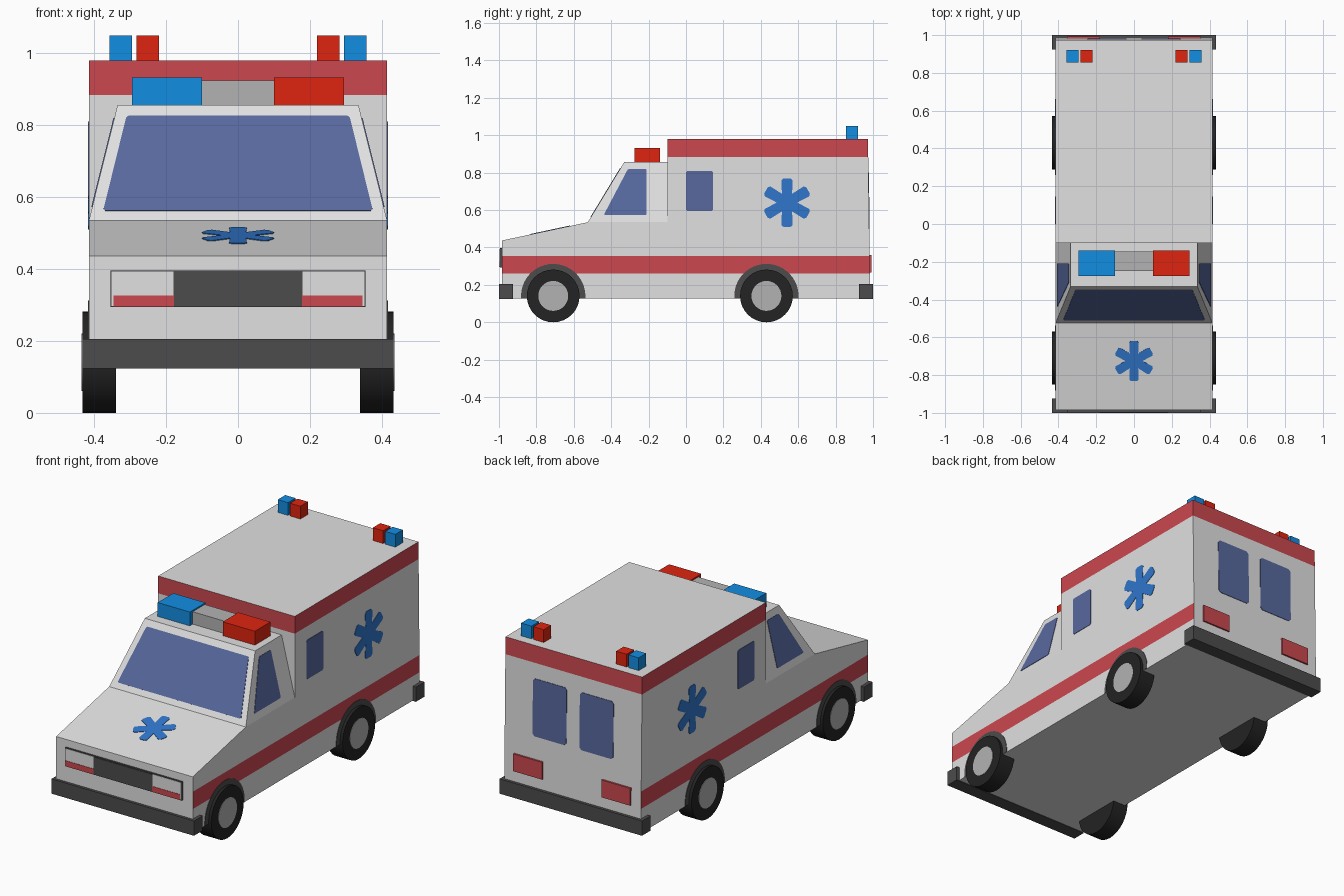
import bpy, bmesh, math
from mathutils import Vector

if "Cube" in bpy.data.objects:
    bpy.data.objects.remove(bpy.data.objects["Cube"])


def material(name, r, g, b):
    m = bpy.data.materials.new(name)
    m.diffuse_color = (r, g, b, 1)
    m.use_nodes = True
    m.node_tree.nodes["Principled BSDF"].inputs["Base Color"].default_value = m.diffuse_color
    return m


WHITE = material("body white", .75, .75, .75)
RED = material("stripe red", .60, .065, .08)
LAMP_RED = material("lamp red", .74, .018, .005)
LAMP_BLUE = material("lamp blue", .006, .27, .76)
GLASS = material("window blue", .095, .14, .34)
MARK = material("marking blue", .03, .18, .60)
DARK = material("bumper grey", .072, .072, .072)
TYRE = material("tyre black", .017, .017, .017)
METAL = material("metal grey", .45, .45, .45)


def finish(bm, name, *mats):
    bmesh.ops.recalc_face_normals(bm, faces=bm.faces)
    me = bpy.data.meshes.new(name)
    bm.to_mesh(me)
    bm.free()
    for m in mats:
        me.materials.append(m)
    ob = bpy.data.objects.new(name, me)
    bpy.context.collection.objects.link(ob)
    return ob


def prism(bm, points, offset):
    """Solid between a flat outline and its copy moved by offset."""
    a = [bm.verts.new(p) for p in points]
    b = [bm.verts.new(Vector(p) + Vector(offset)) for p in points]
    bm.faces.new(a)
    bm.faces.new(b[::-1])
    for i in range(len(a)):
        j = (i + 1) % len(a)
        bm.faces.new((a[i], b[i], b[j], a[j]))


def box(name, x, y, z, mat):
    bm = bmesh.new()
    prism(bm, [(x[0], y[0], z[0]), (x[1], y[0], z[0]), (x[1], y[1], z[0]), (x[0], y[1], z[0])],
          (0, 0, z[1] - z[0]))
    return finish(bm, name, mat)


def plate(name, points, normal, mat, t=.004):
    """Thin painted plate straddling a surface."""
    n = Vector(normal).normalized() * t
    bm = bmesh.new()
    prism(bm, [Vector(p) - n * .4 for p in points], n)
    return finish(bm, name, mat)


def chamfer(points, c=.012):
    """Clip the corners of an outline."""
    pts = [Vector(p) for p in points]
    out = []
    for i, p in enumerate(pts):
        for q in (pts[i - 1], pts[(i + 1) % len(pts)]):
            out.append(p + (q - p).normalized() * c)
    return out


def six_arm(radius):
    """Outline of a plain six-armed shape, first arm pointing up."""
    w, out = radius * .21, []
    for k in range(6):
        a = math.radians(90 + 60 * k)
        for d, s in ((w * 1.732, -w), (radius * .92, -w * 1.1), (radius, -w * .7),
                     (radius, w * .7), (radius * .92, w * 1.1)):
            out.append((d * math.cos(a) - s * math.sin(a), d * math.sin(a) + s * math.cos(a)))
    return out


# Main body: side profile extruded across, stripes cut into it
W = .415
bm = bmesh.new()
profile = [(-.985, .127), (-.985, .437), (-.525, .535), (-.10, .535),
           (-.10, .98), (.973, .98), (.985, .127)]
prism(bm, [(-W, y, z) for y, z in profile], (2 * W, 0, 0))
for z in (.26, .355, .885):
    bmesh.ops.bisect_plane(bm, geom=bm.verts[:] + bm.edges[:] + bm.faces[:],
                           plane_co=(0, 0, z), plane_no=(0, 0, 1))
bmesh.ops.recalc_face_normals(bm, faces=bm.faces)
for f in bm.faces:
    f.normal_update()
    z = f.calc_center_median().z
    side = abs(f.normal.x) > .9
    if (z > .885 and f.normal.z < .5) or (side and .26 < z < .355):
        f.material_index = 1
finish(bm, "body", WHITE, RED)

# Tapered cab
bm = bmesh.new()
low = [bm.verts.new(p) for p in ((-W, -.525, .535), (W, -.525, .535), (W, -.099, .535), (-W, -.099, .535))]
top = [bm.verts.new(p) for p in ((-.335, -.33, .857), (.335, -.33, .857), (.335, -.099, .857), (-.335, -.099, .857))]
bm.faces.new(low)
bm.faces.new(top)
for i in range(4):
    j = (i + 1) % 4
    bm.faces.new((low[i], low[j], top[j], top[i]))
finish(bm, "cab", WHITE)

# Windscreen
slope_y = lambda z: -.525 + (z - .535) * .195 / .322
plate("windscreen", chamfer([(x, slope_y(z), z) for x, z in
      ((-.375, .562), (.375, .562), (.31, .826), (-.31, .826))], .006), (0, -.322, .195), GLASS)

for s, label in ((1, "right"), (-1, "left")):
    # Side windows
    slope_x = lambda z: s * (W - (z - .535) * .08 / .322)
    plate(label + "_cab_window", chamfer([(slope_x(z), y, z) for y, z in
          ((-.44, .573), (-.21, .573), (-.21, .82), (-.31, .82))], .006), (s * .322, 0, .08), GLASS)
    plate(label + "_box_window", chamfer([(s * W, y, z) for y, z in
          ((0, .595), (.145, .595), (.145, .81), (0, .81))], .008), (s, 0, 0), GLASS)
    # Side marking
    plate(label + "_side_marking", [(s * W, .54 + u, .64 + v) for u, v in six_arm(.13)], (s, 0, 0), MARK)
    # Rear door windows and tail lamps
    rear = lambda z: .985 - (z - .127) * .012 / .853
    plate(label + "_rear_window", chamfer([(s * x, rear(z), z) for x, z in
          ((.04, .485), (.245, .485), (.245, .80), (.04, .80))]), (0, 1, .014), GLASS)
    box(label + "_tail_lamp", sorted((s * .18, s * .355)), (.97, .992), (.265, .36), RED)
    # Headlamps with red lower strip
    box(label + "_headlamp", sorted((s * .18, s * .352)), (-.99, -.997), (.298, .393), WHITE)
    box(label + "_indicator", sorted((s * .178, s * .347)), (-.99, -.999), (.296, .327), RED)
    # Rear roof beacons
    box(label + "_red_beacon", sorted((s * .22, s * .283)), (.855, .92), (.975, 1.05), LAMP_RED)
    box(label + "_blue_beacon", sorted((s * .295, s * .357)), (.855, .92), (.975, 1.05), LAMP_BLUE)
    # Wheels and arches
    for y, end in ((-.71, "front"), (.43, "rear")):
        arc = [math.radians(-4 + 188 * i / 24) for i in range(25)]
        plate(f"{label}_{end}_wheel_arch", [(s * W, y + .172 * math.cos(a), .14 + .172 * math.sin(a))
              for a in arc], (s, 0, 0), DARK)
        for part, r, x0, x1, mat in (("tyre", .141, .34, .433, TYRE), ("hub", .08, .42, .435, METAL)):
            ring = [2 * math.pi * i / 32 for i in range(32)]
            bm = bmesh.new()
            prism(bm, [(s * x0, y + r * math.cos(a), .141 + r * math.sin(a)) for a in ring],
                  (s * (x1 - x0), 0, 0))
            ob = finish(bm, f"{label}_{end}_{part}", mat)
            bpy.context.view_layer.objects.active = ob
            ob.select_set(True)
            bpy.ops.object.shade_smooth_by_angle()
            ob.select_set(False)

# Bonnet marking, laid on the sloping bonnet
plate("bonnet_marking", [(u, -.725 + v, .437 + (.26 + v) * .098 / .46) for u, v in six_arm(.106)],
      (0, -.098, .46), MARK)

# Grille with surround, bumpers
box("grille_surround", (-.355, .355), (-.995, -.97), (.294, .396), DARK)
box("grille", (-.18, .18), (-.998, -.97), (.296, .392), DARK)
box("front_bumper", (-.433, .433), (-1, -.925), (.124, .205), DARK)
box("rear_bumper", (-.433, .433), (.925, 1), (.124, .205), DARK)

# Cab roof light bar
box("light_bar_middle", (-.102, .102), (-.25, -.145), (.85, .925), METAL)
box("light_bar_blue", (-.295, -.10), (-.275, -.14), (.852, .933), LAMP_BLUE)
box("light_bar_red", (.10, .295), (-.275, -.14), (.852, .933), LAMP_RED)
